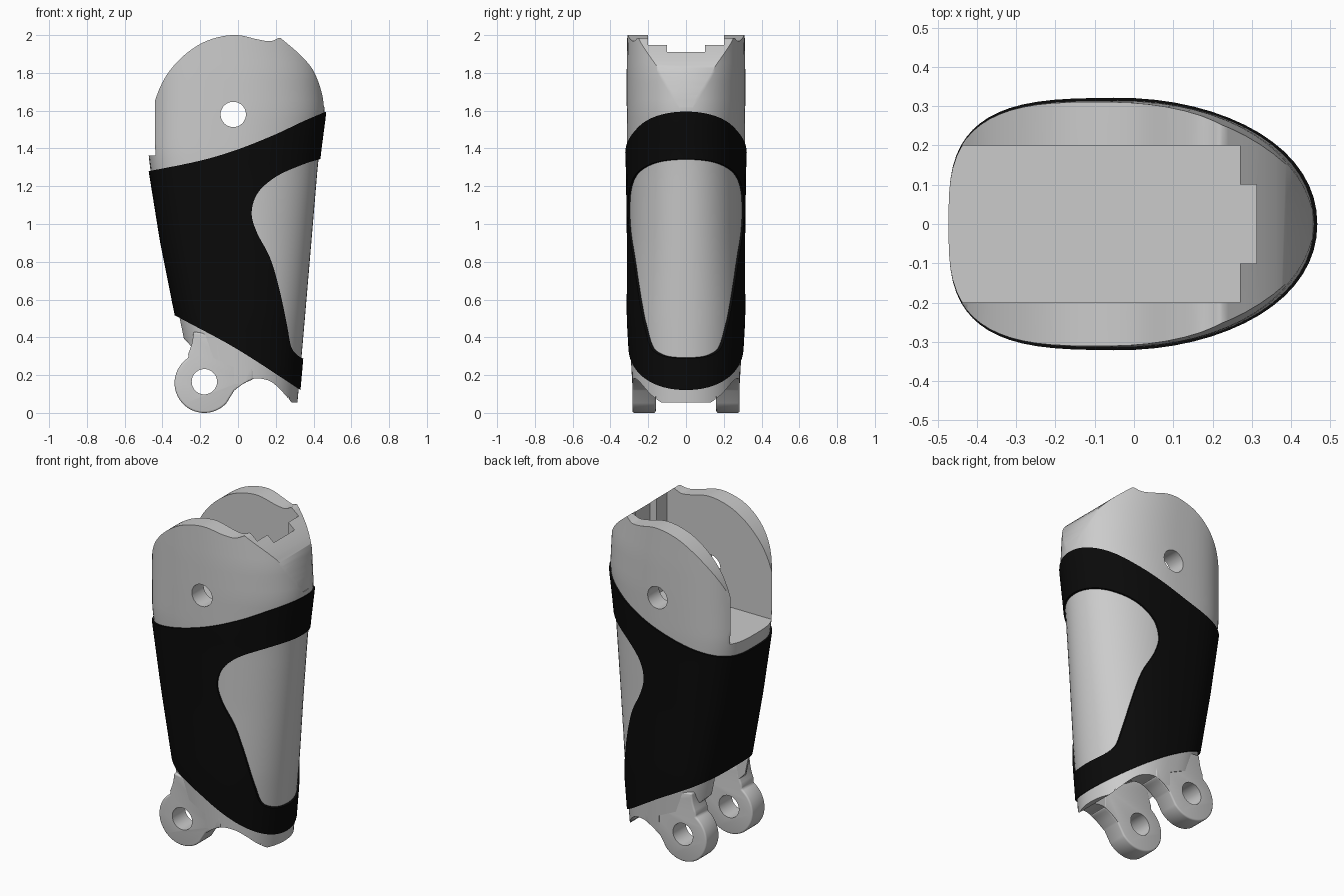
import bpy, bmesh, math

if "Cube" in bpy.data.objects:
    bpy.data.objects.remove(bpy.data.objects["Cube"])

# ---------- helpers ----------
def make(name, bm):
    bmesh.ops.recalc_face_normals(bm, faces=bm.faces)
    me = bpy.data.meshes.new(name)
    bm.to_mesh(me)
    bm.free()
    ob = bpy.data.objects.new(name, me)
    bpy.context.collection.objects.link(ob)
    return ob

def prism(name, pts, y0, y1):
    """Extrude an x-z outline along y."""
    bm = bmesh.new()
    a = [bm.verts.new((x, y0, z)) for x, z in pts]
    b = [bm.verts.new((x, y1, z)) for x, z in pts]
    n = len(pts)
    bm.faces.new(a)
    bm.faces.new(b)
    for i in range(n):
        bm.faces.new((a[i], a[(i + 1) % n], b[(i + 1) % n], b[i]))
    return make(name, bm)

def curve(pts, steps=5):
    """Catmull-Rom smoothing of an open outline."""
    p = [pts[0]] + pts + [pts[-1]]
    out = []
    for i in range(1, len(p) - 2):
        for s in range(steps):
            t = s / steps
            out.append(tuple(0.5 * (2 * b + (c - a) * t + (2 * a - 5 * b + 4 * c - d) * t * t
                                    + (3 * b - a - 3 * c + d) * t ** 3)
                             for a, b, c, d in zip(p[i - 1], p[i], p[i + 1], p[i + 2])))
    return out + [pts[-1]]

def arc(cx, cz, r, a0, a1, n):
    return [(cx + r * math.cos(math.radians(a0 + (a1 - a0) * i / n)),
             cz + r * math.sin(math.radians(a0 + (a1 - a0) * i / n))) for i in range(n + 1)]

def boolean(ob, cutter, op):
    """Apply a boolean, falling back to another solver if one yields nothing."""
    for solver in ('EXACT', 'MANIFOLD', 'FLOAT'):
        keep = ob.data.copy()
        m = ob.modifiers.new("cut", 'BOOLEAN')
        m.operation, m.solver, m.object = op, solver, cutter
        bpy.context.view_layer.objects.active = ob
        bpy.ops.object.modifier_apply(modifier=m.name)
        if len(ob.data.polygons) > 20:
            break
        ob.data = keep
    bpy.data.objects.remove(cutter)

def smooth(ob, angle=35):
    bpy.ops.object.select_all(action='DESELECT')
    ob.select_set(True)
    bpy.context.view_layer.objects.active = ob
    bpy.ops.object.shade_smooth_by_angle(angle=math.radians(angle))

# z, back x, front x, half width
ROWS = [(-0.05, -0.20, 0.305, 0.272), (0.20, -0.26, 0.328, 0.287), (0.50, -0.322, 0.354, 0.304),
        (0.90, -0.402, 0.388, 0.303), (1.28, -0.463, 0.420, 0.308), (1.38, -0.475, 0.430, 0.312),
        (1.60, -0.475, 0.459, 0.314), (1.80, -0.475, 0.448, 0.314), (2.05, -0.475, 0.395, 0.31)]

def loft(name, off, seg=64, rows=43):
    """Rounded D-section swept up the limb, grown outward by off."""
    bm = bmesh.new()
    rings = []
    for r in range(rows + 1):
        z = ROWS[0][0] + (ROWS[-1][0] - ROWS[0][0]) * r / rows
        k = next(i for i in range(len(ROWS) - 1) if z <= ROWS[i + 1][0] + 1e-6)
        a, b = ROWS[k], ROWS[k + 1]
        t = (z - a[0]) / (b[0] - a[0])
        xl, xr, w = (a[j] + (b[j] - a[j]) * t for j in (1, 2, 3))
        xm = (xl + xr) / 2 - 0.03
        ring = []
        for i in range(seg):
            th = 2 * math.pi * i / seg
            c, s = math.cos(th), math.sin(th)
            e = 2 / (2.1 if c > 0 else 3.2)
            rad = (xr - xm if c > 0 else xm - xl) + off
            ring.append(bm.verts.new((xm + math.copysign(abs(c) ** e, c) * rad,
                                      math.copysign(abs(s) ** e, s) * (w + off), z)))
        rings.append(ring)
    for p, q in zip(rings, rings[1:]):
        for i in range(seg):
            j = (i + 1) % seg
            bm.faces.new((p[i], p[j], q[j], q[i]))
    bm.faces.new(rings[0])
    bm.faces.new(rings[-1])
    return make(name, bm)

# ---------- main shell: loft trimmed to the side outline ----------
top = curve([(0.455, 1.62), (0.442, 1.70), (0.40, 1.81), (0.33, 1.895), (0.225, 1.985)]) + \
      curve([(0.215, 1.985), (0.17, 1.968), (0.10, 1.978), (0.0, 2.0), (-0.10, 1.99), (-0.20, 1.953),
             (-0.30, 1.88), (-0.38, 1.785), (-0.43, 1.68), (-0.445, 1.60), (-0.437, 1.37)])
skirt = curve([(-0.02, 0.12), (0.03, 0.157), (0.09, 0.182), (0.16, 0.172), (0.21, 0.138),
               (0.25, 0.095), (0.285, 0.054)])
neck = [(-0.6, 0.66), (-0.33, 0.505), (-0.288, 0.395), (-0.25, 0.355), (-0.15, 0.30), (-0.02, 0.24)]
outline = top + [(-0.6, 1.366)] + neck + skirt + [(0.6, 0.051), (0.6, 1.624)]
shell = loft("limb_shell", 0.0)
boolean(shell, prism("trim", outline, -1, 1), 'INTERSECT')

# joint slot with a stepped notch at the front
slot = [(-1, 1.362), (0.27, 1.362), (0.27, 2.3), (-1, 2.3)]
notch = [(0.1, 1.363), (0.312, 1.363), (0.312, 2.31), (0.1, 2.31)]
boolean(shell, prism("slot", slot, -0.2, 0.2), 'DIFFERENCE')
boolean(shell, prism("notch", notch, -0.1, 0.1), 'DIFFERENCE')
# open space between the lower lugs
under = [(-0.7, -0.2), (0.25, -0.2), (0.27, 0.08), (0.24, 0.185), (-0.7, 0.785)]
boolean(shell, prism("undercut", under, -0.161, 0.161), 'DIFFERENCE')
# upper pin hole
boolean(shell, prism("pin", arc(-0.025, 1.58, 0.067, 0, 352.5, 47), -1, 1), 'DIFFERENCE')
smooth(shell, 40)

# ---------- hinge lugs ----------
lug = curve([(-0.235, 0.43), (-0.245, 0.365), (-0.268, 0.30)], 4)[:-1] + \
      arc(-0.178, 0.158, 0.158, 122, 318, 30) + \
      curve([(-0.02, 0.118), (0.03, 0.155), (0.08, 0.178)], 4) + [(0.08, 0.31), (-0.10, 0.41)]
for side, name in ((-1, "hinge_lug_front"), (1, "hinge_lug_back")):
    ob = prism(name, lug, side * 0.16, side * 0.284)
    bev = ob.modifiers.new("round", 'BEVEL')
    bev.width, bev.segments, bev.limit_method, bev.angle_limit = 0.014, 3, 'ANGLE', math.radians(60)
    bpy.context.view_layer.objects.active = ob
    bpy.ops.object.modifier_apply(modifier=bev.name)
    boolean(ob, prism("pin", arc(-0.178, 0.165, 0.067, 0, 352.5, 47), -1, 1), 'DIFFERENCE')
    smooth(ob)

# ---------- black wrap-around band with a front window ----------
upper = curve([(-0.6, 1.255), (-0.47, 1.28), (-0.2, 1.335), (0.0, 1.395), (0.2, 1.475), (0.36, 1.55), (0.6, 1.65)])
window = curve([(0.6, 1.38), (0.44, 1.345), (0.33, 1.31), (0.20, 1.25), (0.105, 1.165), (0.072, 1.06),
                (0.10, 0.955), (0.17, 0.82), (0.22, 0.65), (0.26, 0.46), (0.28, 0.355), (0.31, 0.31),
                (0.36, 0.28), (0.6, 0.16)])
lower = curve([(0.6, -0.05), (0.34, 0.115), (0.0, 0.335), (-0.30, 0.498), (-0.6, 0.66)])
band = loft("wrap_band", 0.010)
boolean(band, loft("core", -0.01), 'DIFFERENCE')
boolean(band, prism("band_outline", upper + window + lower, -1, 1), 'INTERSECT')
smooth(band)
black = bpy.data.materials.new("black_rubber")
black.diffuse_color = (0.003, 0.003, 0.003, 1)
black.use_nodes = True
black.node_tree.nodes["Principled BSDF"].inputs["Base Color"].default_value = black.diffuse_color
band.data.materials.clear()
band.data.materials.append(black)
for p in band.data.polygons:
    p.material_index = 0
